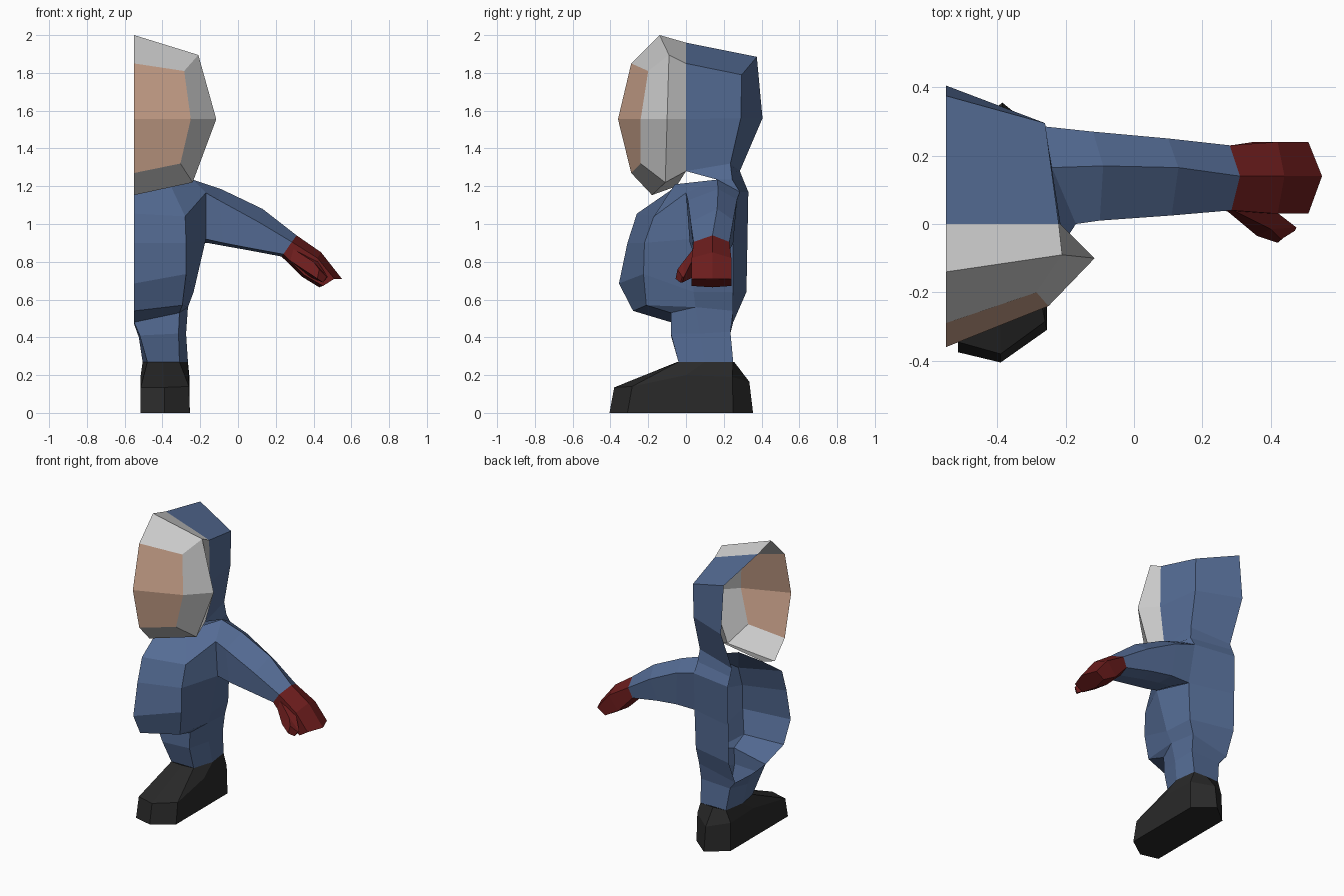
import bpy, bmesh


def material(name, rgb):
    m = bpy.data.materials.new(name)
    m.diffuse_color = (*rgb, 1)
    return m


BLUE = material("blue_cloth", (0.09, 0.15, 0.30))
SKIN = material("skin", (0.62, 0.38, 0.27))
RED = material("red_glove", (0.15, 0.012, 0.012))
BLACK = material("black_boot", (0.022, 0.022, 0.022))


def loft(name, rows, mat=None, closed=False, cap_start=False, cap_end=False, skip=(), extra=()):
    """Bridge rows of points with quads; skip = (row, column) cells left open."""
    bm = bmesh.new()
    vs = [[bm.verts.new(p) for p in r] for r in rows]
    n = len(rows[0])
    for i in range(len(rows) - 1):
        for j in range(n if closed else n - 1):
            if (i, j) not in skip:
                k = (j + 1) % n
                bm.faces.new((vs[i][j], vs[i][k], vs[i + 1][k], vs[i + 1][j]))
    for face in extra:
        bm.faces.new([vs[i][j] for i, j in face])
    if cap_start:
        bm.faces.new(vs[0][::-1])
    if cap_end:
        bm.faces.new(vs[-1])
    bmesh.ops.recalc_face_normals(bm, faces=bm.faces)
    me = bpy.data.meshes.new(name)
    bm.to_mesh(me)
    bm.free()
    if mat:
        me.materials.append(mat)
    ob = bpy.data.objects.new(name, me)
    bpy.context.collection.objects.link(ob)
    return ob


C = -0.55  # open centre plane of the half figure

# Face and hood rim, columns run from top centre round to bottom centre
face_edge = [(C, -.29, 1.85), (-.285, -.20, 1.81), (-.25, -.24, 1.555),
             (-.305, -.24, 1.32), (C, -.29, 1.27)]
ridge = [(C, -.14, 2.0), (-.21, -.09, 1.895), (-.115, -.10, 1.555),
         (-.24, -.11, 1.22), (C, -.18, 1.153)]
rim_back = [(C, 0, 1.96), (-.22, 0, 1.85), (-.215, 0, 1.555),
            (-.25, 0, 1.28), (C, -.05, 1.20)]
loft("face", [[face_edge[0], (C, -.36, 1.555), face_edge[4]], face_edge[1:4]], SKIN)
loft("hood_rim", [face_edge, ridge, rim_back])

# Hood: side panels, back panels and neck
hood_edge = [(C, .375, 1.885), (-.26, .295, 1.79), (-.26, .29, 1.56), (-.27, .235, 1.32)]
hood_mid = [hood_edge[0], (C, .405, 1.56), (C, .285, 1.28)]
loft("hood_side", [rim_back[:4], hood_edge], BLUE)
loft("hood_back", [hood_edge[1:], hood_mid], BLUE)
neck = [(-.24, .165, 1.235), (-.26, .245, 1.235), (C, .305, 1.23)]
loft("neck", [[rim_back[3], hood_edge[3], hood_mid[2]], neck], BLUE)

# Arm rings: top, front top, front bottom, bottom, back bottom, back top
shoulder = [neck[0], (-.17, 0, 1.165), (-.17, .02, .92),
            (-.19, .14, .905), (-.24, .25, .90), (-.26, .285, 1.17)]
upper_arm = [(-.09, .17, 1.185), (-.10, .01, 1.125), (-.08, .02, .90),
             (-.08, .15, .885), (-.10, .25, .90), (-.12, .27, 1.13)]
forearm = [(.13, .165, 1.08), (.11, .025, 1.01), (.05, .03, .875),
           (.05, .15, .862), (.05, .24, .88), (.10, .25, 1.02)]
wrist = [(.31, .14, .94), (.285, .04, .905), (.24, .04, .84),
         (.23, .14, .828), (.25, .225, .84), (.28, .23, .905)]
loft("arm", [shoulder, upper_arm, forearm, wrist], BLUE, closed=True)

# Mitten with thumb
knuckles = [(.44, .14, .85), (.42, .03, .82), (.35, .03, .73),
            (.34, .14, .72), (.35, .24, .73), (.42, .24, .82)]
fingertips = [(.55, .14, .71), (.51, .03, .71), (.45, .03, .672),
              (.43, .14, .665), (.45, .24, .672), (.51, .24, .71)]
loft("mitten", [wrist, knuckles, fingertips], RED, closed=True, cap_end=True)
loft("thumb", [[(.29, .04, .87), (.41, .04, .82), (.38, .04, .72), (.27, .04, .81)],
               [(.40, -.015, .80), (.475, -.01, .72), (.45, -.02, .69), (.36, -.035, .75)],
               [(.43, -.045, .76), (.47, -.02, .72), (.45, -.03, .69), (.42, -.055, .71)]],
     RED, closed=True, cap_end=True)

# Torso rings: front centre, front corner, side front, side back, back centre
torso = [
    [(C, -.05, 1.20), (-.36, -.06, 1.21), neck[0], neck[1], neck[2]],
    [(C, -.26, 1.055), (-.28, -.17, 1.04), shoulder[1], shoulder[5], (C, .33, 1.17)],
    [(C, -.31, .90), (-.275, -.22, .90), shoulder[2], shoulder[4], (C, .325, .90)],
    [(C, -.355, .685), (-.275, -.225, .735), (-.235, .04, .64), (-.25, .25, .64), (C, .32, .64)],
    [(C, -.28, .54), (-.295, -.21, .57), (-.265, .05, .56), (-.275, .25, .54), (C, .25, .48)],
]
loft("torso", torso, BLUE, skip={(0, 2), (1, 2)}, extra=[[(0, 2), (0, 3), (1, 3)]])

# Leg rings: inner front, outer front, side, outer back, inner back, inner side
hip = [(C, -.08, .48), (-.31, -.08, .53), torso[4][2], torso[4][3], torso[4][4], (C, .08, .47)]
knee = [(-.52, -.08, .41), (-.315, -.08, .42), (-.275, .075, .42),
        (-.28, .235, .43), (-.50, .235, .42), (-.525, .08, .40)]
ankle = [(-.48, -.04, .27), (-.31, -.04, .27), (-.265, .10, .27),
         (-.285, .25, .27), (-.48, .25, .27), (-.505, .10, .27)]
loft("belly_underside", [[torso[4][0], torso[4][1], torso[4][2]],
                         [hip[0], hip[1], hip[2]]], BLUE)
loft("leg", [hip, knee, ankle], BLUE, closed=True)

# Boot rings: toe left, toe, toe right, right mid, right heel, heel, left heel, left mid
sole = [(-.515, -.375, 0), (-.39, -.405, 0), (-.255, -.31, 0), (-.255, 0, 0),
        (-.255, .25, 0), (-.385, .355, 0), (-.515, .25, 0), (-.515, 0, 0)]
welt = [(-.515, -.345, .135), (-.39, -.38, .135), (-.26, -.285, .14), (-.258, 0, .20),
        (-.258, .245, .19), (-.385, .335, .165), (-.512, .245, .19), (-.515, 0, .20)]
collar = [ankle[0], (-.395, -.045, .27), ankle[1], ankle[2],
          ankle[3], (-.385, .255, .27), ankle[4], ankle[5]]
loft("boot", [sole, welt, collar], BLACK, closed=True, cap_start=True)
